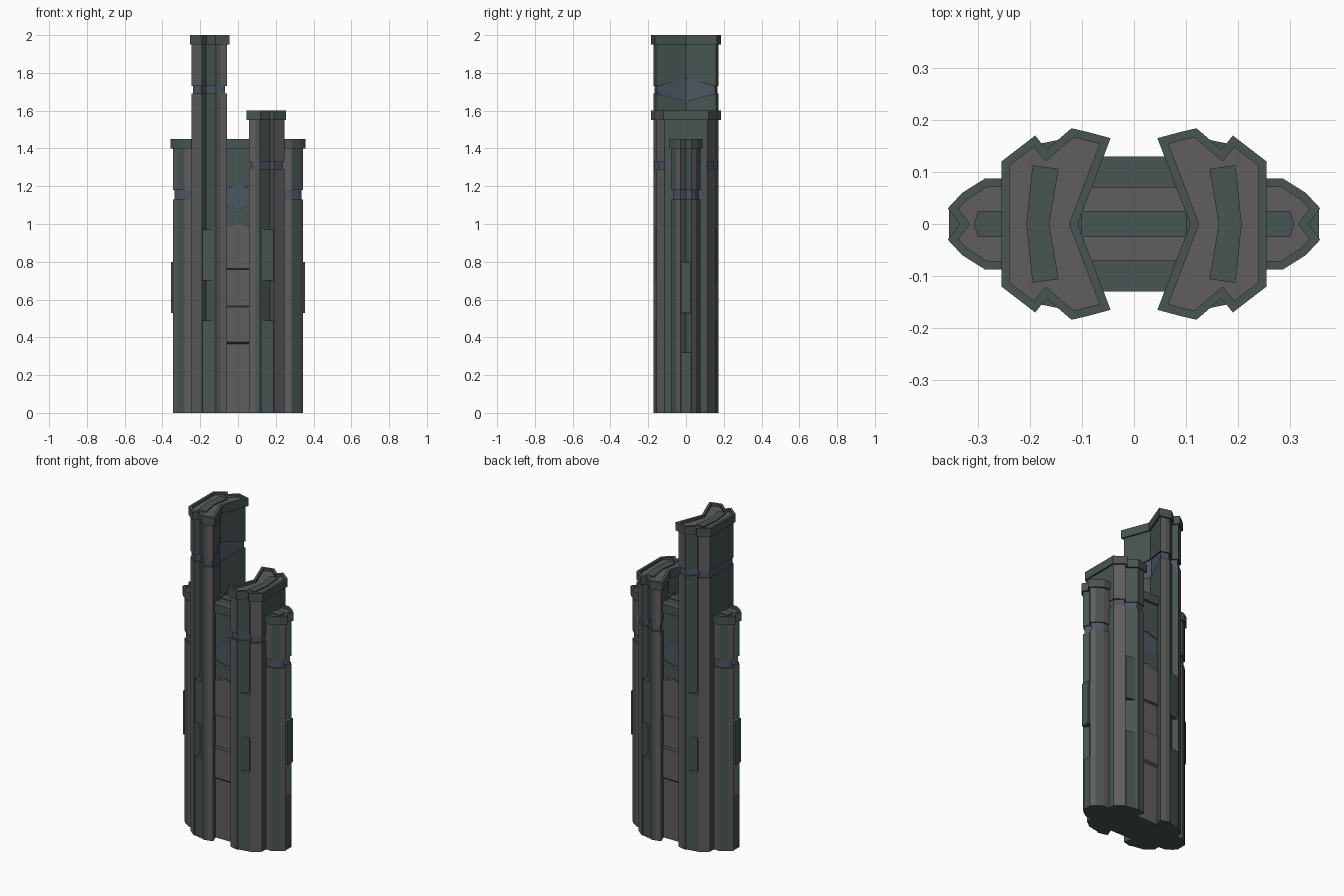
import bpy, bmesh
from mathutils import Vector

if "Cube" in bpy.data.objects:
    bpy.data.objects.remove(bpy.data.objects["Cube"])

MATS = []
for mat_name, col in (("grey_stone", (0.115, 0.11, 0.11)),
                      ("green_metal", (0.065, 0.09, 0.085)),
                      ("blue_glass", (0.075, 0.095, 0.125))):
    m = bpy.data.materials.new(mat_name)
    m.diffuse_color = (*col, 1)
    m.use_nodes = True
    m.node_tree.nodes["Principled BSDF"].inputs["Base Color"].default_value = m.diffuse_color
    MATS.append(m)
GREY, GREEN, BLUE = range(3)


def inset(pts, d):
    """Move every edge of a closed outline inward by d (mitred corners)."""
    n = len(pts)
    area = sum(pts[i][0] * pts[(i + 1) % n][1] - pts[(i + 1) % n][0] * pts[i][1] for i in range(n))
    s = 1 if area > 0 else -1
    out = []
    for i in range(n):
        p = Vector(pts[i])
        a = (p - Vector(pts[i - 1])).normalized()
        b = (Vector(pts[(i + 1) % n]) - p).normalized()
        na, nb = Vector((-a.y, a.x)) * s, Vector((-b.y, b.x)) * s
        out.append(p + (na + nb) * (d / (1 + na.dot(nb))))
    return out


def stack(name, outline, rings, pattern=None, peaks=(), cap=GREY):
    """Loft an outline through rings of (inset, z, peak height, material of the wall above).
    Material None uses the per-edge pattern."""
    bm = bmesh.new()
    n = len(outline)
    loops = []
    for d, z, peak, _ in rings:
        loops.append([bm.verts.new((p.x, p.y, z + (peak if i in peaks else 0)))
                      for i, p in enumerate(inset(outline, d))])
    for k in range(len(loops) - 1):
        lo, hi = loops[k], loops[k + 1]
        for i in range(n):
            j = (i + 1) % n
            f = bm.faces.new((lo[i], lo[j], hi[j], hi[i]))
            f.material_index = pattern[i] if rings[k][3] is None else rings[k][3]
    bm.faces.new(loops[0]).material_index = GREEN
    bm.faces.new(loops[-1]).material_index = cap
    bmesh.ops.recalc_face_normals(bm, faces=bm.faces)
    me = bpy.data.meshes.new(name)
    bm.to_mesh(me)
    bm.free()
    for m in MATS:
        me.materials.append(m)
    ob = bpy.data.objects.new(name, me)
    bpy.context.collection.objects.link(ob)
    return ob


def prism(name, outline, z0, z1, mat):
    return stack(name, outline, [(0, z0, 0, mat), (0, z1, 0, mat)], cap=mat)


def flip(pts, sx=1, sy=1):
    return [(x * sx, y * sy) for x, y in pts]


def mirrored(half):
    """Complete a half outline whose last point lies on y = 0."""
    return half + flip(half[-2::-1], 1, -1)


def crown(h):
    """Projecting rim with a sunken roof."""
    return [(0.01, h - 0.05, 0, GREEN), (0, h - 0.05, 0, GREEN), (0, h, 0, GREEN)]


def shaft(h, b0, b1, peak=0):
    """Wall with a recessed blue band, then the crown."""
    return [(0.01, 0, 0, None), (0.01, b0, -peak, GREEN), (0.017, b0, -peak, BLUE),
            (0.017, b1, peak, GREEN), (0.01, b1, peak, None)] + crown(h) + [
            (0.016, h, 0, GREEN), (0.016, h - 0.015, 0, GREEN)]


tower_half = [(0.255, 0.12), (0.19, 0.17), (0.168, 0.143), (0.12, 0.184),
              (0.09, 0.177), (0.045, 0.165), (0.108, 0)]
tower_cols = [GREY, GREEN, GREEN, GREEN, GREY, GREEN]
wing_half = [(0.2, 0.087), (0.287, 0.087), (0.33, 0.06), (0.358, 0.03), (0.335, 0)]
wing_cols = [GREY, GREEN, GREY, GREEN]
notch = [(0.188, 0.153), (0.128, 0.165), (0.14, 0.1), (0.18, 0.1)]
roof_strip = [(0.195, 0.113), (0.145, 0.106), (0.163, 0), (0.145, -0.106), (0.195, -0.113), (0.207, 0)]

for side, s, h, b0 in (("left", -1, 2.0, 1.69), ("right", 1, 1.6, 1.29)):
    # main tower with a folded inner face
    stack(side + "_tower", flip(mirrored(tower_half), s), shaft(h, b0, b0 + 0.04, 0.04),
          tower_cols + tower_cols[::-1] + [GREEN], peaks=(6,))
    prism(side + "_tower_roof_strip", flip(roof_strip, s), h - 0.03, h - 0.008, GREEN)
    # infill panels in the tower's front and back grooves
    for face, sy in (("front", -1), ("back", 1)):
        for part, z0, z1 in (("lower", 0, 0.49), ("upper", 0.7, 0.97)):
            prism(f"{side}_{face}_{part}_groove_panel", flip(notch, s, sy), z0, z1, GREEN)
    # low outer wing with panels in its edge groove
    stack(side + "_wing", flip(mirrored(wing_half), s), shaft(1.45, 1.13, 1.18),
          wing_cols + wing_cols[::-1] + [GREEN])
    prism(side + "_wing_roof_strip", flip([(0.22, -0.025), (0.3, -0.025), (0.308, 0), (0.3, 0.025), (0.22, 0.025)], s),
          1.42, 1.442, GREEN)
    for part, x, z0, z1 in (("lower", 0.343, 0, 0.32), ("upper", 0.356, 0.53, 0.8)):
        prism(f"{side}_wing_{part}_groove_panel",
              flip([(0.29, -0.026), (x, -0.026), (x, 0.026), (0.29, 0.026)], s), z0, z1, GREEN)

# central core: stepped grey panels, pointed top, blue diamond, crown
core = [(0.16, 0.13), (0, 0.13), (-0.16, 0.13), (-0.16, -0.13), (0, -0.13), (0.16, -0.13)]
stack("core", core,
      [(0.022, 0, 0, GREY), (0.022, 0.365, 0, GREEN), (0.01, 0.375, 0, GREY),
       (0.01, 0.56, 0, GREEN), (0.022, 0.565, 0, GREY), (0.022, 0.76, 0, GREEN),
       (0.01, 0.765, 0, GREY), (0.01, 0.95, 0.05, GREEN), (0.016, 0.95, 0.05, GREEN),
       (0.016, 1.12, -0.04, GREEN), (0.021, 1.12, -0.04, BLUE), (0.021, 1.16, 0.05, GREEN),
       (0.016, 1.16, 0.05, GREEN), (0.016, 1.4, 0, GREEN)] + crown(1.45)[1:] +
      [(0.06, 1.45, 0, GREEN), (0.06, 1.435, 0, GREEN)], peaks=(1, 4))
prism("core_roof_strip", [(-0.11, -0.025), (0.11, -0.025), (0.11, 0.025), (-0.11, 0.025)], 1.42, 1.442, GREEN)
